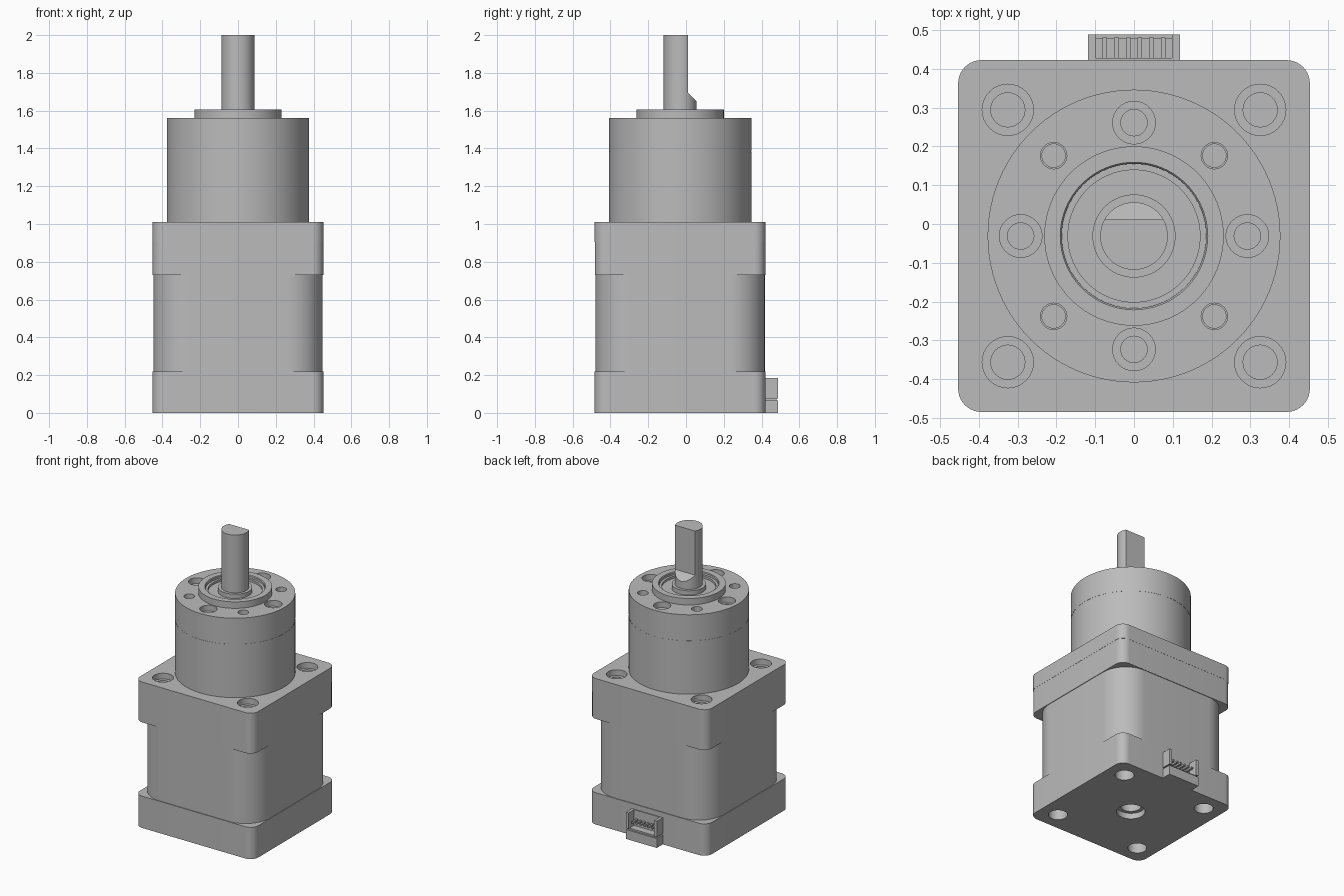
import bpy, bmesh
from math import pi, cos, sin, radians
from mathutils import Matrix, Vector

if "Cube" in bpy.data.objects:
    bpy.data.objects.remove(bpy.data.objects["Cube"], do_unlink=True)

CY = -0.031                      # the motor axis sits slightly forward
AXIS = (0, CY)

grey = bpy.data.materials.new("plain grey")
grey.use_nodes = True
grey.diffuse_color = (0.5, 0.5, 0.5, 1)
grey.node_tree.nodes["Principled BSDF"].inputs["Base Color"].default_value = (0.5, 0.5, 0.5, 1)


def finish(name, bm):
    bmesh.ops.remove_doubles(bm, verts=bm.verts, dist=1e-5)
    bmesh.ops.recalc_face_normals(bm, faces=bm.faces)
    me = bpy.data.meshes.new(name)
    bm.to_mesh(me)
    bm.free()
    me.materials.append(grey)
    ob = bpy.data.objects.new(name, me)
    bpy.context.collection.objects.link(ob)
    smooth(ob)
    return ob


def smooth(ob):
    ob.data.shade_smooth()
    ob.data.set_sharp_from_angle(angle=radians(30))


def add_lathe(bm, profile, centre, steps):
    """Turn a radius/height profile about a vertical axis."""
    verts = [bm.verts.new((centre[0] + r, centre[1], z)) for r, z in profile]
    edges = [bm.edges.new(pair) for pair in zip(verts, verts[1:])]
    bmesh.ops.spin(bm, geom=verts + edges, cent=(*centre, 0), axis=(0, 0, 1),
                   angle=2 * pi, steps=steps, use_duplicate=False)


def lathe(name, profile, steps=96):
    bm = bmesh.new()
    add_lathe(bm, profile, AXIS, steps)
    return finish(name, bm)


def rounded_block(name, half, radius, z0, z1, steps=10):
    """Square prism with rounded vertical corners."""
    bm = bmesh.new()
    ring = []
    c = half - radius
    for q, (sx, sy) in enumerate([(1, 1), (-1, 1), (-1, -1), (1, -1)]):
        for i in range(steps + 1):
            a = (q + i / steps) * pi / 2
            ring.append(bm.verts.new((sx * c + radius * cos(a),
                                      CY + sy * c + radius * sin(a), z0)))
    face = bm.faces.new(ring)
    out = bmesh.ops.extrude_face_region(bm, geom=[face])
    top = [v for v in out["geom"] if isinstance(v, bmesh.types.BMVert)]
    bmesh.ops.translate(bm, verts=top, vec=(0, 0, z1 - z0))
    return finish(name, bm)


def add_box(bm, x0, x1, y0, y1, z0, z1):
    size = Matrix.Diagonal((x1 - x0, y1 - y0, z1 - z0, 1))
    mid = Vector(((x0 + x1) / 2, (y0 + y1) / 2, (z0 + z1) / 2))
    bmesh.ops.create_cube(bm, size=1, matrix=Matrix.Translation(mid) @ size)


def cut(ob, bm):
    """Subtract a cutter mesh and discard it."""
    tool = finish("cutter", bm)
    tool.hide_render = True
    mod = ob.modifiers.new("cut", "BOOLEAN")
    mod.operation, mod.solver, mod.object = "DIFFERENCE", "EXACT", tool
    bpy.context.view_layer.objects.active = ob
    bpy.ops.object.modifier_apply(modifier=mod.name)
    bpy.data.objects.remove(tool, do_unlink=True)
    smooth(ob)


def drill(bm, x, y, z, wide, sink, narrow, depth, up=1):
    """Counterbored hole entering a face at height z."""
    add_lathe(bm, [(0, z + up * 0.02), (wide, z + up * 0.02), (wide, z - up * sink),
                   (narrow, z - up * sink), (narrow, z - up * depth), (0, z - up * depth)],
              (x, CY + y), 32)


def around(radius, start):
    return [(radius * cos(start + k * pi / 2), radius * sin(start + k * pi / 2)) for k in range(4)]


CORNERS = around(0.325 * 2 ** 0.5, pi / 4)

# Motor: rear cap, lamination stack, front cap, mounting plate
rear_cap = rounded_block("rear_cap", 0.453, 0.06, 0, 0.22)
rounded_block("motor_stack", 0.448, 0.185, 0.22, 0.73, 16)
rounded_block("front_cap", 0.452, 0.06, 0.73, 0.905)
plate = rounded_block("mounting_plate", 0.453, 0.06, 0.905, 1.01)

bm = bmesh.new()
for x, y in CORNERS:
    drill(bm, x, y, 0, 0.06, 0.08, 0.04, 0.12, -1)
drill(bm, 0, 0, 0, 0.09, 0.04, 0.065, 0.12, -1)
cut(rear_cap, bm)

bm = bmesh.new()
for x, y in CORNERS:
    drill(bm, x, y, 1.01, 0.066, 0.04, 0.044, 0.09)
cut(plate, bm)

# Gearbox: lower ring gear and drilled front housing with bearing seat
lathe("gearbox_lower", [(0, 1.01), (0.377, 1.01), (0.377, 1.38), (0, 1.38)])
housing = lathe("gearbox_upper", [
    (0, 1.38), (0.376, 1.38), (0.376, 1.385), (0.377, 1.385), (0.377, 1.56),
    (0.231, 1.56), (0.231, 1.605), (0.19, 1.605), (0.186, 1.6), (0.186, 1.585),
    (0.17, 1.585), (0.17, 1.57), (0, 1.57)])
bm = bmesh.new()
for x, y in around(0.292, 0):
    drill(bm, x, y, 1.56, 0.055, 0.04, 0.034, 0.1)
for x, y in around(0.207 * 2 ** 0.5, pi / 4):
    drill(bm, x, y, 1.56, 0.034, 0.05, 0.03, 0.1)
cut(housing, bm)

# Output shaft with collar and a flat that runs out on a slope
shaft = lathe("output_shaft", [(0, 1.565), (0.107, 1.565), (0.107, 1.6), (0.087, 1.6),
                               (0.087, 2), (0, 2)], 64)
bm = bmesh.new()
side = [bm.verts.new((-0.2, CY + y, z)) for y, z in
        [(0.042, 1.695), (0.042, 2.1), (0.2, 2.1), (0.2, 1.537)]]
out = bmesh.ops.extrude_face_region(bm, geom=[bm.faces.new(side)])
bmesh.ops.translate(bm, vec=(0.4, 0, 0),
                    verts=[v for v in out["geom"] if isinstance(v, bmesh.types.BMVert)])
cut(shaft, bm)

# Rear cable socket: base bar, side walls and a row of pins
bm = bmesh.new()
add_box(bm, -0.118, 0.118, 0.415, 0.488, 0, 0.065)
add_box(bm, -0.108, 0.108, 0.415, 0.478, 0.064, 0.076)
for s in (-1, 1):
    add_box(bm, *sorted((s * 0.118, s * 0.098)), 0.415, 0.488, 0.075, 0.185)
add_box(bm, -0.1, 0.1, 0.415, 0.428, 0.075, 0.185)
finish("cable_socket", bm)

bm = bmesh.new()
for k in range(6):
    x = (k - 2.5) * 0.03
    add_box(bm, x - 0.006, x + 0.006, 0.42, 0.48, 0.115, 0.127)
finish("socket_pins", bm)
